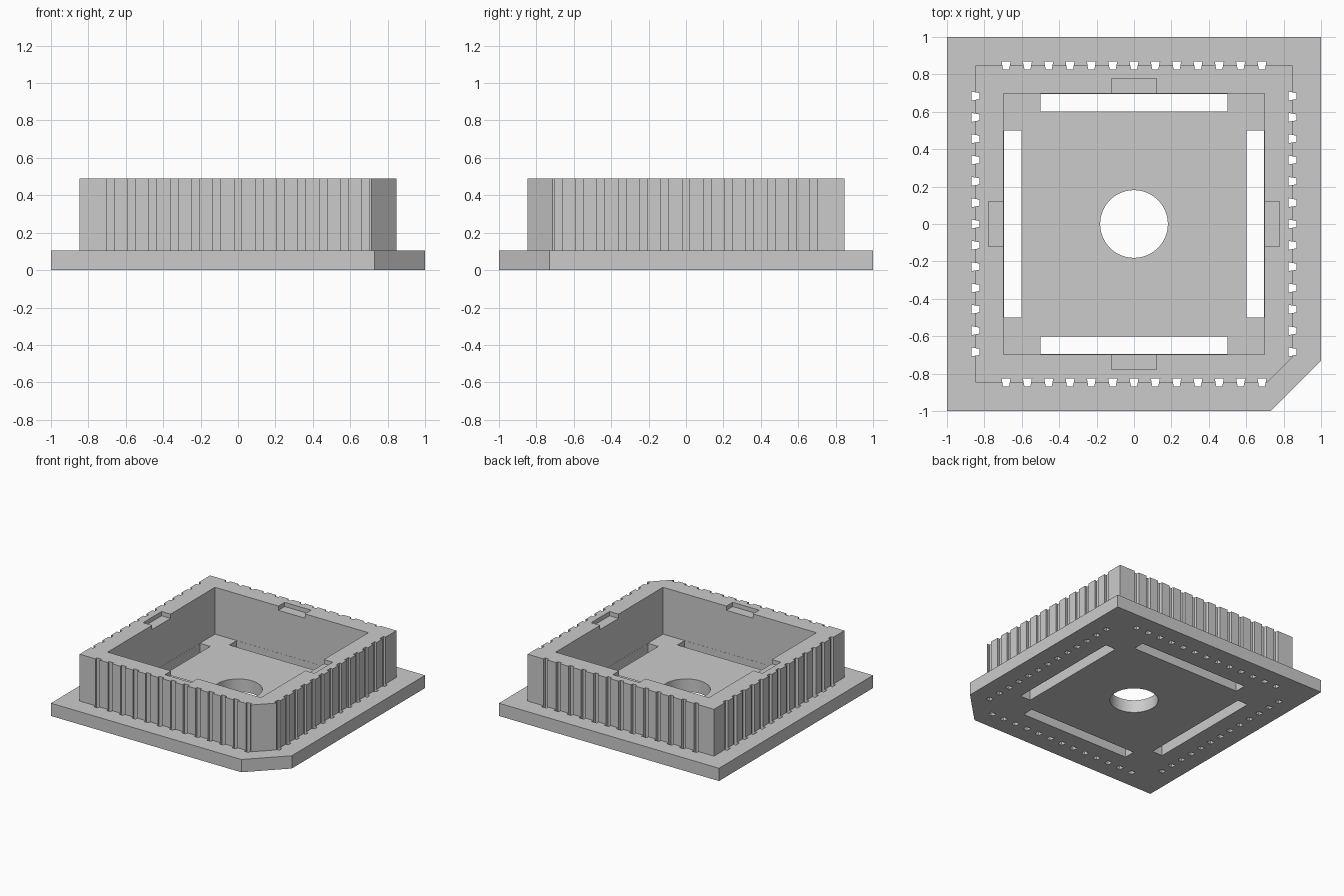
import bpy, bmesh, math

cube = bpy.data.objects.get("Cube")
if cube:
    bpy.data.objects.remove(cube, do_unlink=True)

BASE_Z, TOP_Z = 0.105, 0.49
WALL, INNER = 0.847, 0.697
PINS, PITCH = 13, 0.114


def prism(bm, points, z0, z1):
    """Extrude a counter-clockwise outline from z0 to z1."""
    face = bm.faces.new([bm.verts.new((x, y, z0)) for x, y in points])
    top = bmesh.ops.extrude_face_region(bm, geom=[face])
    verts = [v for v in top["geom"] if isinstance(v, bmesh.types.BMVert)]
    bmesh.ops.translate(bm, verts=verts, vec=(0, 0, z1 - z0))


def rect(x0, x1, y0, y1):
    return [(x0, y0), (x1, y0), (x1, y1), (x0, y1)]


def chamfered(half, start):
    """Square with its front left corner cut off."""
    return [(-half, -half), (start, -half), (half, -start), (half, half), (-half, half)]


def turn(points, quarter):
    c, s = round(math.cos(quarter * math.pi / 2)), round(math.sin(quarter * math.pi / 2))
    return [(c * x - s * y, s * x + c * y) for x, y in points]


def make(name, prisms):
    bm = bmesh.new()
    for points, z0, z1 in prisms:
        prism(bm, points, z0, z1)
    bmesh.ops.recalc_face_normals(bm, faces=bm.faces)
    mesh = bpy.data.meshes.new(name)
    bm.to_mesh(mesh)
    bm.free()
    obj = bpy.data.objects.new(name, mesh)
    bpy.context.collection.objects.link(obj)
    return obj


# Flange plate and raised block
body = make("socket_body", [(chamfered(1.0, 0.73), 0, BASE_Z)])
block = make("wall_block", [(chamfered(WALL, 0.713), BASE_Z / 2, TOP_Z)])

# Central cavity
cavity = make("cavity_cutter", [(rect(-INNER, INNER, -INNER, INNER), BASE_Z, 0.7)])

# Floor slots and round hole
circle = [(0.181 * math.cos(a * math.pi / 32), 0.181 * math.sin(a * math.pi / 32)) for a in range(64)]
openings = [(circle, -0.1, 0.2)]
slot = rect(-0.5, 0.5, 0.602, INNER - 0.001)
openings += [(turn(slot, q), -0.1, 0.2) for q in range(4)]
floor = make("floor_cutter", openings)

# Tapered contact grooves running the full height along each side
grooves = []
for i in range(PINS):
    t = (i - (PINS - 1) / 2) * PITCH
    taper = [(t - 0.016, -0.021), (t + 0.016, -0.021), (t + 0.024, 0.021), (t - 0.024, 0.021)]
    for side in (-1, 1):
        row = [(x, y + side * WALL) for x, y in taper]
        grooves.append((row, -0.1, 0.7))
        grooves.append((turn(row, 1), -0.1, 0.7))
contacts = make("contact_cutter", grooves)

# Shallow notches in the rim, open to the cavity
notch = rect(-0.12, 0.12, INNER - 0.05, 0.778)
rim = make("rim_cutter", [(turn(notch, q), TOP_Z - 0.035, 0.7) for q in range(4)])

# Combine everything into one solid
helpers = [block, cavity, floor, contacts, rim]
for helper in helpers:
    helper.hide_render = True
    mod = body.modifiers.new(helper.name, "BOOLEAN")
    mod.operation = "UNION" if helper == block else "DIFFERENCE"
    mod.solver = "EXACT"
    mod.object = helper
bpy.context.view_layer.update()
graph = bpy.context.evaluated_depsgraph_get()
solid = bpy.data.meshes.new_from_object(body.evaluated_get(graph))
body.modifiers.clear()
body.data = solid
for helper in helpers:
    bpy.data.objects.remove(helper, do_unlink=True)

# Plain grey plastic
grey = bpy.data.materials.new("light_grey_plastic")
grey.use_nodes = True
colour = (0.6, 0.6, 0.6, 1)
grey.diffuse_color = colour
grey.node_tree.nodes["Principled BSDF"].inputs["Base Color"].default_value = colour
solid.materials.clear()
solid.materials.append(grey)

bpy.ops.object.select_all(action="DESELECT")
body.select_set(True)
bpy.context.view_layer.objects.active = body
bpy.ops.object.shade_smooth_by_angle(angle=math.radians(30))
